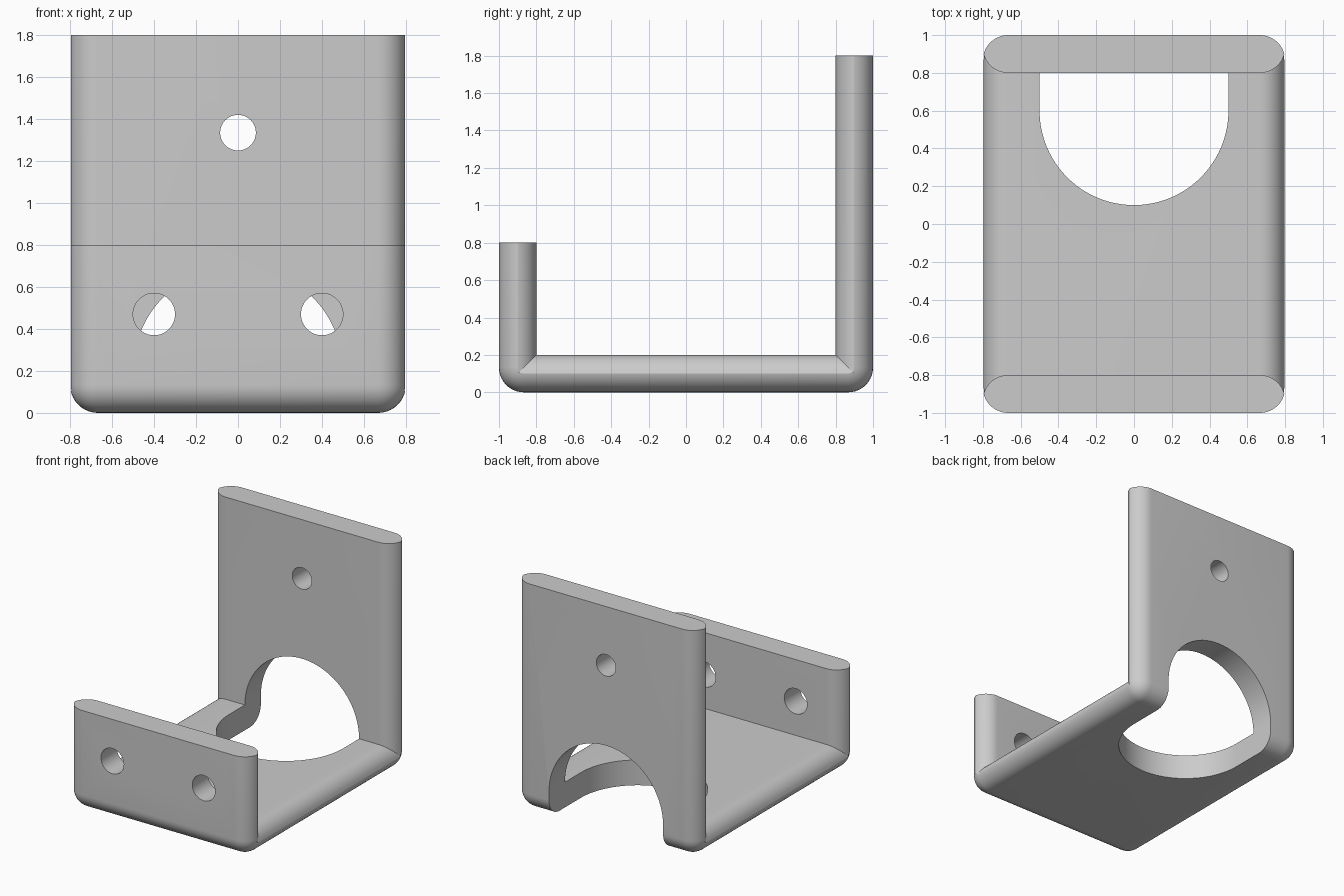
import bpy
import bmesh
from math import sin, cos, pi, sqrt
from mathutils import Vector

if "Cube" in bpy.data.objects:
    bpy.data.objects.remove(bpy.data.objects["Cube"], do_unlink=True)

HALF_W, HALF_L, HEIGHT, THICK = 0.8, 1.0, 1.8, 0.2
LIP = 0.8            # height of the short front wall
R = 0.133            # edge rounding
SLOT = 0.5           # half width of the large opening

steel = bpy.data.materials.new("plain grey")
steel.use_nodes = True
grey = (0.6, 0.6, 0.6, 1)
steel.diffuse_color = grey
steel.node_tree.nodes["Principled BSDF"].inputs["Base Color"].default_value = grey


def make_object(name, bm):
    bmesh.ops.recalc_face_normals(bm, faces=bm.faces)
    mesh = bpy.data.meshes.new(name)
    bm.to_mesh(mesh)
    bm.free()
    obj = bpy.data.objects.new(name, mesh)
    bpy.context.collection.objects.link(obj)
    return obj


def loft(name, rings):
    """Solid skinned through matching closed rings of points."""
    bm = bmesh.new()
    loops = [[bm.verts.new(p) for p in ring] for ring in rings]
    n = len(loops[0])
    for a, b in zip(loops, loops[1:]):
        for i in range(n):
            j = (i + 1) % n
            bm.faces.new((a[i], a[j], b[j], b[i]))
    bm.faces.new(loops[0])
    bm.faces.new(loops[-1])
    return make_object(name, bm)


def prism(name, profile, axis, start, end):
    """Profile of (x, other) extruded along y or z."""
    def place(u, v, t):
        return (u, t, v) if axis == "y" else (u, v, t)
    return loft(name, [[place(u, v, t) for u, v in profile] for t in (start, end)])


def circle(x, z, r, n=64):
    return [(x + r * cos(2 * pi * i / n), z + r * sin(2 * pi * i / n)) for i in range(n)]


def arch(centre, direction, end, n=48):
    """Half round of the slot radius, with straight sides running to end."""
    arc = [(SLOT * cos(pi * i / n), centre + direction * SLOT * sin(pi * i / n))
           for i in range(n + 1)]
    return arc + [(-SLOT, end), (SLOT, end)]


# Outer block, rounded on its upright and bottom edges
bm = bmesh.new()
bmesh.ops.create_cube(bm, size=1)
for v in bm.verts:
    v.co = Vector((v.co.x * 2 * HALF_W, v.co.y * 2 * HALF_L, (v.co.z + 0.5) * HEIGHT))
edges = [e for e in bm.edges if min(v.co.z for v in e.verts) < 0.01]
bmesh.ops.bevel(bm, geom=edges, offset=R, segments=10, profile=0.5, affect="EDGES")
bracket = make_object("bracket", bm)

# Inside of the channel, flaring towards both sides to round the inner edges
steps = [(HALF_W - R + R * sin(a), R - R * cos(a)) for a in
         [pi / 2 * i / 12 for i in range(13)]] + [(HALF_W + 0.1, R)]
stations = [(-x, d) for x, d in reversed(steps)] + steps
rings = []
for x, d in stations:
    y, z = HALF_L - THICK + d, THICK - d
    rings.append([(x, -y, z), (x, y, z), (x, y, 3), (x, -y, 3)])
cutters = [loft("channel_cutter", rings)]

# Space above the short front wall
cutters.append(prism("front_wall_cutter", [(-2, LIP), (2, LIP), (2, 3), (-2, 3)], "y", -2, 0))

# Large rounded opening through floor and back wall
cutters.append(prism("floor_opening_cutter", arch(0.6, -1, 0.9), "z", -0.1, THICK + 0.001))
cutters.append(prism("back_opening_cutter", arch(THICK, 1, -0.1), "y", 0.799, 1.1))

# Screw holes
for x in (-0.4, 0.4):
    cutters.append(prism("front_hole_cutter", circle(x, 0.47, 0.1), "y", -1.2, -0.5))
cutters.append(prism("back_hole_cutter", circle(0, 1.335, 0.085), "y", 0.5, 1.2))

bpy.ops.object.select_all(action="DESELECT")
bracket.select_set(True)
bpy.context.view_layer.objects.active = bracket
for cutter in cutters:
    cutter.hide_render = True
    mod = bracket.modifiers.new("cut", "BOOLEAN")
    mod.operation = "DIFFERENCE"
    mod.solver = "EXACT"
    mod.object = cutter
    bpy.ops.object.modifier_apply(modifier=mod.name)
    bpy.data.objects.remove(cutter, do_unlink=True)

bracket.data.materials.clear()
bracket.data.materials.append(steel)
bpy.ops.object.shade_smooth_by_angle(angle=0.35)
